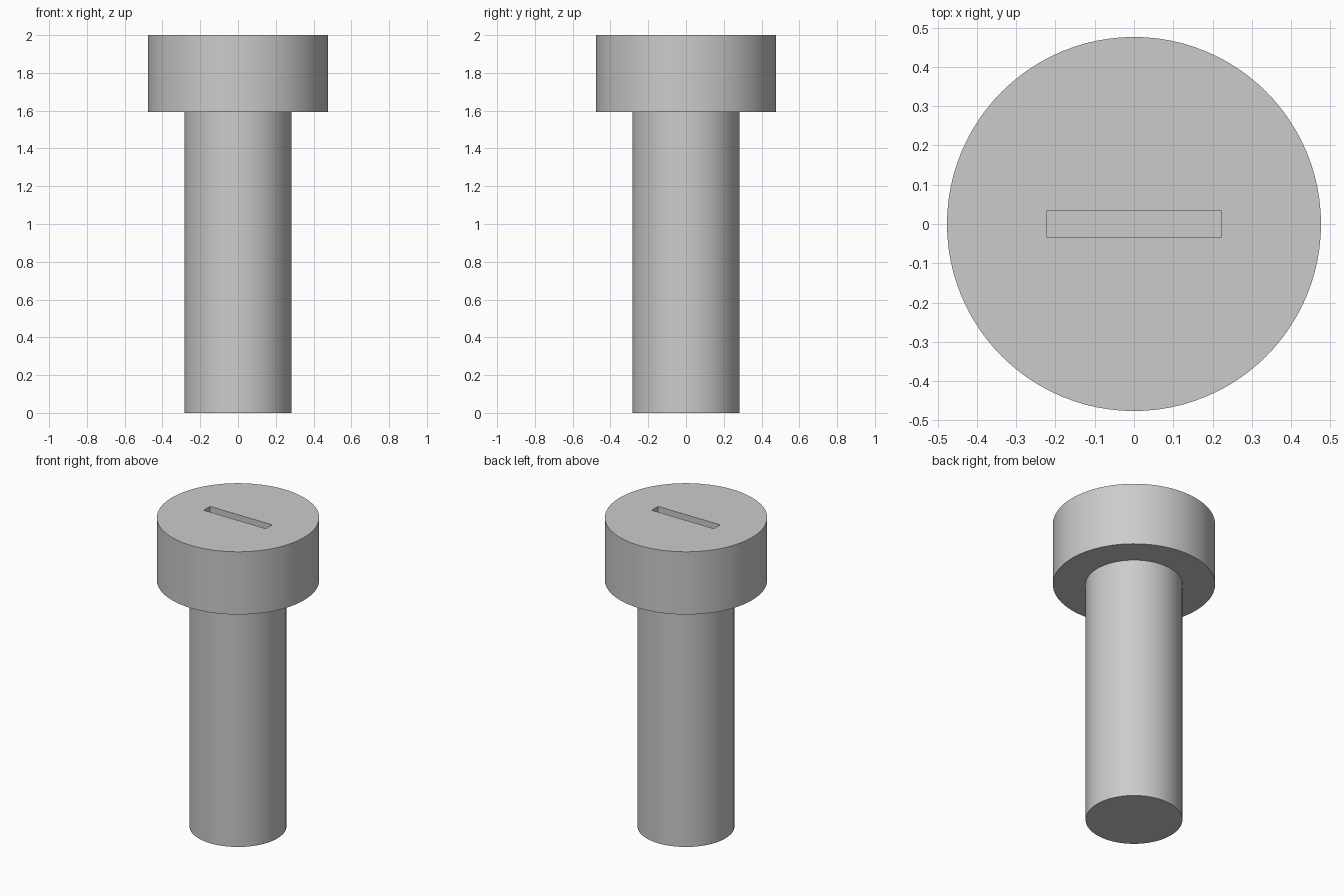
import bpy, bmesh, math

cube = bpy.data.objects.get("Cube")
if cube:
    bpy.data.objects.remove(cube, do_unlink=True)

HEIGHT = 2.0
HEAD_BOTTOM = 1.594
HEAD_R, SHAFT_R = 0.476, 0.284
SLOT_LENGTH, SLOT_WIDTH, SLOT_DEPTH = 0.446, 0.065, 0.2
SEGMENTS = 96

steel = bpy.data.materials.new("steel grey")
steel.use_nodes = True
grey = (0.6, 0.6, 0.6, 1)
steel.diffuse_color = grey
steel.node_tree.nodes["Principled BSDF"].inputs["Base Color"].default_value = grey


def lathe(name, profile):
    """Revolve an (r, z) profile around the z axis."""
    bm = bmesh.new()
    verts = [bm.verts.new((r, 0, z)) for r, z in profile]
    edges = [bm.edges.new(pair) for pair in zip(verts, verts[1:])]
    bmesh.ops.spin(bm, geom=verts + edges, cent=(0, 0, 0), axis=(0, 0, 1),
                   angle=math.tau, steps=SEGMENTS)
    bmesh.ops.remove_doubles(bm, verts=bm.verts, dist=1e-4)
    # Flat end discs
    rims = [e for e in bm.edges if e.is_boundary]
    bmesh.ops.holes_fill(bm, edges=rims, sides=0)
    bmesh.ops.recalc_face_normals(bm, faces=bm.faces)
    mesh = bpy.data.meshes.new(name)
    bm.to_mesh(mesh)
    bm.free()
    mesh.materials.append(steel)
    obj = bpy.data.objects.new(name, mesh)
    bpy.context.collection.objects.link(obj)
    return obj


# Shaft and head as one turned solid
bolt = lathe("bolt_shaft_and_head", [
    (SHAFT_R, 0), (SHAFT_R, HEAD_BOTTOM),
    (HEAD_R, HEAD_BOTTOM), (HEAD_R, HEIGHT)])

# Driver slot cut into the top of the head
bpy.ops.mesh.primitive_cube_add(size=1, location=(0, 0, HEIGHT))
cutter = bpy.context.object
cutter.name = "slot_cutter"
cutter.scale = (SLOT_LENGTH, SLOT_WIDTH, 2 * SLOT_DEPTH)
cutter.hide_render = True
cutter.data.materials.append(steel)

bpy.ops.object.select_all(action="DESELECT")
bolt.select_set(True)
bpy.context.view_layer.objects.active = bolt
cut = bolt.modifiers.new("driver slot", "BOOLEAN")
cut.operation = "DIFFERENCE"
cut.solver = "EXACT"
cut.object = cutter
bpy.ops.object.modifier_apply(modifier=cut.name)
bpy.data.objects.remove(cutter, do_unlink=True)

bpy.ops.object.shade_smooth_by_angle(angle=math.radians(30))
